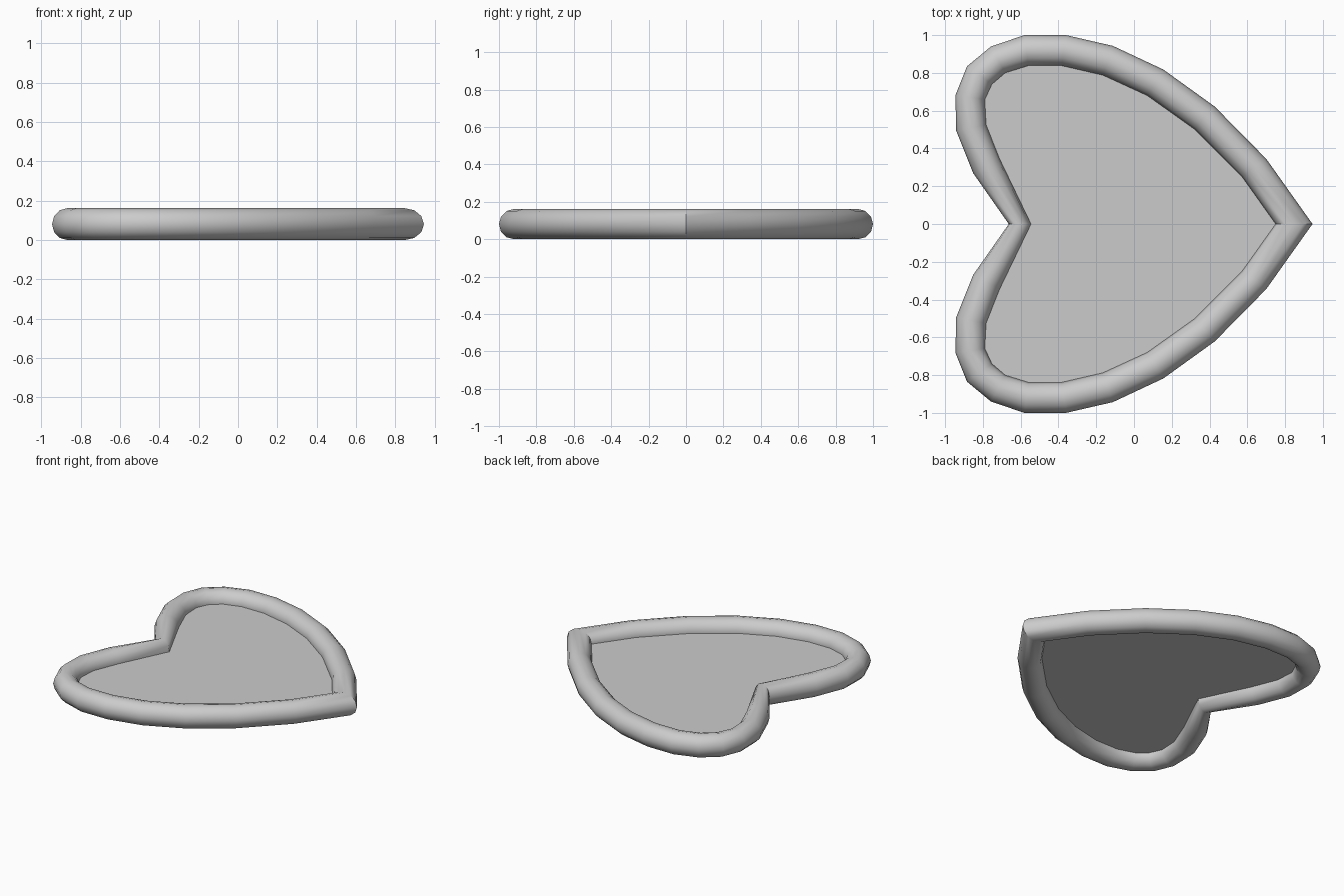
import bpy, bmesh, math

if "Cube" in bpy.data.objects:
    bpy.data.objects.remove(bpy.data.objects["Cube"])

# Half outline of the heart: (outer x, outer y, inner x, inner y), tip to notch
HALF = [
    (0.945, 0.0, 0.75, 0.0), (0.70, 0.345, 0.572, 0.25),
    (0.427, 0.622, 0.32, 0.502), (0.155, 0.818, 0.07, 0.68),
    (-0.112, 0.943, -0.165, 0.788), (-0.36, 1.0, -0.382, 0.838),
    (-0.58, 1.0, -0.56, 0.838), (-0.757, 0.94, -0.682, 0.80),
    (-0.884, 0.835, -0.752, 0.74), (-0.945, 0.683, -0.79, 0.658),
    (-0.942, 0.495, -0.783, 0.525), (-0.852, 0.27, -0.71, 0.342),
    (-0.663, 0.0, -0.545, 0.0),
]
R = 0.081      # tube radius in z
SIDES = 12

# Mirror the half outline into a closed loop
loop = HALF + [(a, -b, c, -d) for a, b, c, d in reversed(HALF[1:-1])]


def finish(bm, name):
    bmesh.ops.recalc_face_normals(bm, faces=bm.faces)
    me = bpy.data.meshes.new(name)
    bm.to_mesh(me)
    bm.free()
    ob = bpy.data.objects.new(name, me)
    bpy.context.collection.objects.link(ob)
    return ob


# Rounded rim swept around the heart, mitred at tip and notch
bm = bmesh.new()
rings = []
for ox, oy, ix, iy in loop:
    ring = []
    for k in range(SIDES):
        a = 2 * math.pi * k / SIDES
        t = 0.5 + 0.5 * math.cos(a)
        ring.append(bm.verts.new((ix + (ox - ix) * t, iy + (oy - iy) * t,
                                  R + R * math.sin(a))))
    rings.append(ring)
for i, r in enumerate(rings):
    n = rings[(i + 1) % len(rings)]
    for k in range(SIDES):
        j = (k + 1) % SIDES
        bm.faces.new((r[k], n[k], n[j], r[j]))
rim = finish(bm, "heart_rim")
bpy.context.view_layer.objects.active = rim
rim.select_set(True)
bpy.ops.object.shade_smooth_by_angle(angle=math.radians(42))

# Thin flat panel at mid height, its edge hidden inside the rim
bm = bmesh.new()
bm.faces.new([bm.verts.new(((a + c) / 2, (b + d) / 2, R)) for a, b, c, d in loop])
bmesh.ops.triangulate(bm, faces=bm.faces[:])
for f in bm.faces:
    if f.normal.z < 0:
        f.normal_flip()
finish(bm, "heart_panel")
